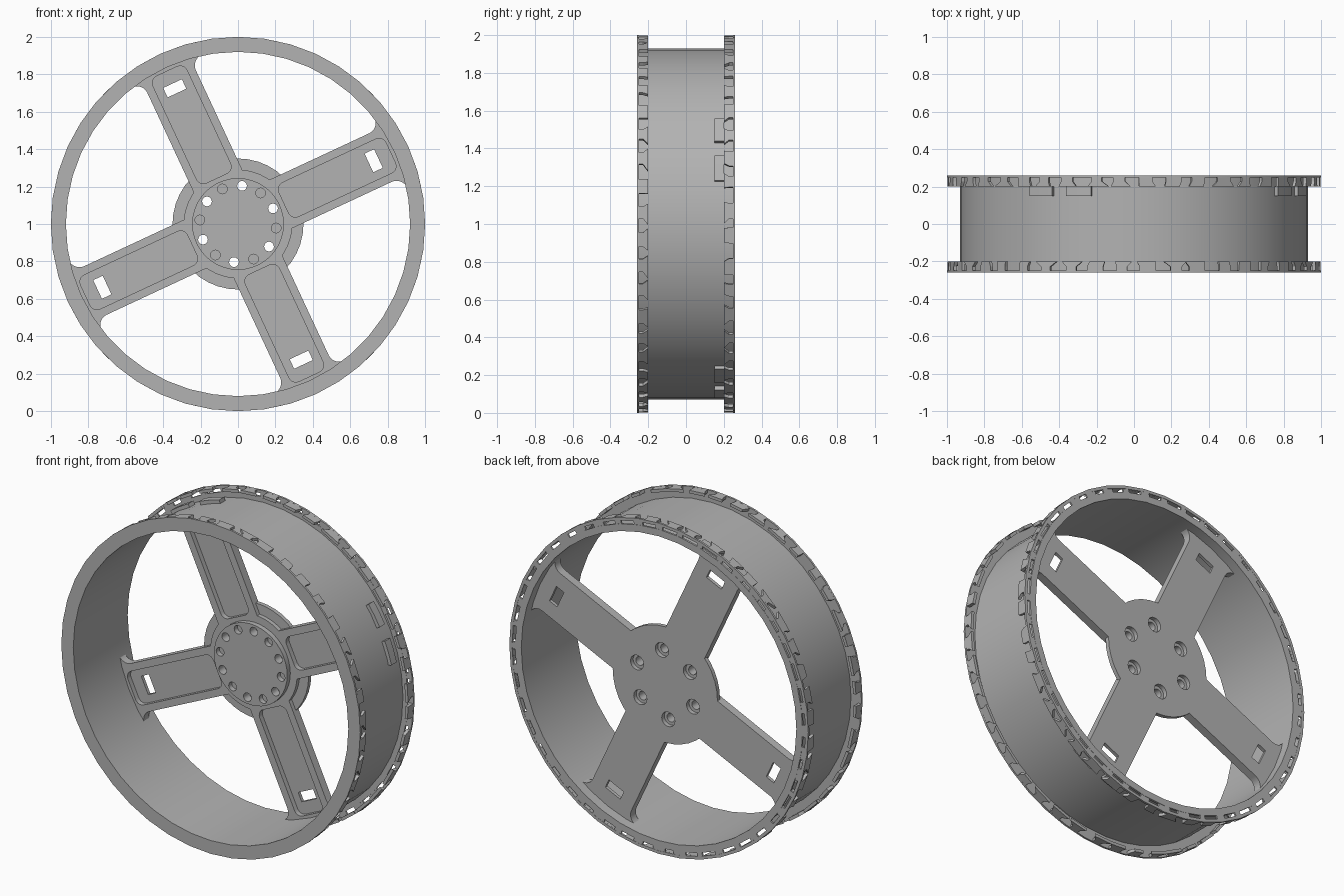
import bpy, bmesh, random
from math import sin, cos, pi, radians, sqrt, atan2, hypot

if "Cube" in bpy.data.objects:
    bpy.data.objects.remove(bpy.data.objects["Cube"], do_unlink=True)
random.seed(4)
SEG = 44
SPOKE_ANGLES = [radians(25 + 90 * k) for k in range(4)]

grey = bpy.data.materials.new("plain grey")
grey.use_nodes = True
colour = (0.45, 0.45, 0.45, 1)
grey.diffuse_color = colour
grey.node_tree.nodes["Principled BSDF"].inputs["Base Color"].default_value = colour


def finish(name, bm):
    bmesh.ops.recalc_face_normals(bm, faces=bm.faces)
    mesh = bpy.data.meshes.new(name)
    bm.to_mesh(mesh)
    bm.free()
    mesh.materials.append(grey)
    obj = bpy.data.objects.new(name, mesh)
    bpy.context.scene.collection.objects.link(obj)
    return obj


def smooth(obj):
    bpy.ops.object.select_all(action="DESELECT")
    obj.select_set(True)
    bpy.context.view_layer.objects.active = obj
    bpy.ops.object.shade_smooth_by_angle(angle=radians(30))


def add_prism(bm, pts, y0, y1):
    """Extrude an outline in the wheel plane from y0 to y1."""
    a = [bm.verts.new((x, y0, z + 1)) for x, z in pts]
    b = [bm.verts.new((x, y1, z + 1)) for x, z in pts]
    bm.faces.new(a)
    bm.faces.new(b[::-1])
    for i in range(len(pts)):
        j = (i + 1) % len(pts)
        bm.faces.new((a[j], a[i], b[i], b[j]))


def polar(r, t):
    return (r * cos(t), r * sin(t))


def circle(r, n, cx=0, cz=0):
    return [(cx + r * cos(2 * pi * i / n), cz + r * sin(2 * pi * i / n)) for i in range(n)]


def rounded_rect(a0, a1, half, rad, turn):
    """Rounded rectangle along a spoke turned by the given angle."""
    pts = []
    corners = [(a1 - rad, half - rad), (a0 + rad, half - rad),
               (a0 + rad, rad - half), (a1 - rad, rad - half)]
    for q, (a, s) in enumerate(corners):
        for i in range(6):
            t = q * pi / 2 + i * pi / 10
            u, v = a + rad * cos(t), s + rad * sin(t)
            pts.append((u * cos(turn) - v * sin(turn), u * sin(turn) + v * cos(turn)))
    return pts


def prisms(name, jobs):
    bm = bmesh.new()
    for pts, y0, y1 in jobs:
        add_prism(bm, pts, y0, y1)
    return finish(name, bm)


def apply_boolean(obj, tool, operation):
    mod = obj.modifiers.new("cut", "BOOLEAN")
    mod.object, mod.operation, mod.solver = tool, operation, "EXACT"
    bpy.context.view_layer.update()
    graph = bpy.context.evaluated_depsgraph_get()
    mesh = bpy.data.meshes.new_from_object(obj.evaluated_get(graph))
    obj.modifiers.clear()
    obj.data = mesh
    bpy.data.objects.remove(tool, do_unlink=True)


def lathe(name, profile):
    """Turn a closed (radius, y) profile around the wheel axis."""
    bm = bmesh.new()
    rings = [[bm.verts.new((r * cos(2 * pi * i / SEG), y, 1 + r * sin(2 * pi * i / SEG)))
              for r, y in profile] for i in range(SEG)]
    n = len(profile)
    for i in range(SEG):
        p, q = rings[i], rings[(i + 1) % SEG]
        for k in range(n):
            m = (k + 1) % n
            bm.faces.new((p[k], p[m], q[m], q[k]))
    obj = finish(name, bm)
    smooth(obj)
    return obj


# Rim: thin drum with a solid front lip, and a slotted lip at the back
lathe("rim_drum", [(.92, -.26), (1, -.26), (1, -.248), (.93, -.248),
                   (.93, .248), (.962, .248), (.962, .26), (.92, .26)])
lathe("back_outer_ring", [(.982, .248), (1, .248), (1, .26), (.982, .26)])

# Short ties bridging the slot of the back lip
ties = []
for i in range(SEG):
    t, w = 2 * pi * i / SEG, random.uniform(.015, .045)
    ties.append(([polar(.96, t - w), polar(.984, t - w), polar(.984, t + w), polar(.96, t + w)],
                 .249, .259))
prisms("back_lip_ties", ties)


def lip_teeth(name, side):
    """Uneven dovetail teeth pointing inward from the edge of a lip."""
    bm = bmesh.new()
    for i in range(SEG):
        t = 2 * pi * (i + .5) / SEG + random.uniform(-.015, .015)
        base, tip = random.uniform(.025, .045), random.uniform(.03, .065)
        lean = random.uniform(-.012, .012)
        outline = [(t - base, .25), (t + base, .25), (t + base, .228),
                   (t + lean + tip, .2), (t + lean - tip, .2), (t - base, .228)]
        layers = []
        for r in (.98, .998):
            layers.append([bm.verts.new((r * cos(a), side * y, 1 + r * sin(a)))
                           for a, y in outline])
        low, high = layers
        bm.faces.new(low)
        bm.faces.new(high[::-1])
        for k in range(6):
            m = (k + 1) % 6
            bm.faces.new((low[m], low[k], high[k], high[m]))
    finish(name, bm)


lip_teeth("front_lip_teeth", -1)
lip_teeth("back_lip_teeth", 1)

# Spoke outline: straight side, fillet into the rim, tabs through the drum
HALF, FIL, RIM, HUB = .143, .06, .925, .29
ca, cs = sqrt((RIM - FIL) ** 2 - (HALF + FIL) ** 2), HALF + FIL
side = [(sqrt(HUB ** 2 - HALF ** 2), HALF)]
end = atan2(cs, ca)
for i in range(7):
    t = -pi / 2 + (pi / 2 + end) * i / 6
    side.append((ca + FIL * cos(t), cs + FIL * sin(t)))
half = [(hypot(a, s), atan2(s, a)) for a, s in side]
half += [(RIM, radians(11)), (.95, radians(11)), (.95, radians(6.5)),
         (.95, radians(2.5)), (RIM, radians(2.5))]
outline = []
for turn in SPOKE_ANGLES:
    outline += [polar(r, turn - t) for r, t in half]
    outline += [polar(r, turn + t) for r, t in reversed(half)]
    t0 = half[0][1]
    outline += [polar(HUB, turn + t0 + (pi / 2 - 2 * t0) * i / 6) for i in range(1, 6)]

# Spokes joined with the back disc and the raised hub
spokes = prisms("spokes_and_hub", [(outline, .15, .2)])
apply_boolean(spokes, prisms("back_disc", [(circle(.35, 40), .175, .2)]), "UNION")
apply_boolean(spokes, prisms("hub_disc", [(circle(.245, 40), .12, .19)]), "UNION")

# Recessed panels on the spokes, then a slot through each
panels = [(rounded_rect(.27, .9, .1, .04, t), .1, .18) for t in SPOKE_ANGLES]
apply_boolean(spokes, prisms("panel_cutter", panels), "DIFFERENCE")
slots = [(rounded_rect(.772, .828, .055, .002, t), .1, .3) for t in SPOKE_ANGLES]
apply_boolean(spokes, prisms("slot_cutter", slots), "DIFFERENCE")

# Ring of holes: every second one goes through and is counterbored at the back
holes, bores = [], []
for i in range(12):
    x, z = polar(.205, radians(84 + 30 * i))
    through = i % 2 == 0
    holes.append((circle(.026, 16, x, z), .1, .3 if through else .15))
    if through:
        bores.append((circle(.044, 20, x, z), .175, .3))
apply_boolean(spokes, prisms("hole_cutter", holes), "DIFFERENCE")
apply_boolean(spokes, prisms("bore_cutter", bores), "DIFFERENCE")
smooth(spokes)
